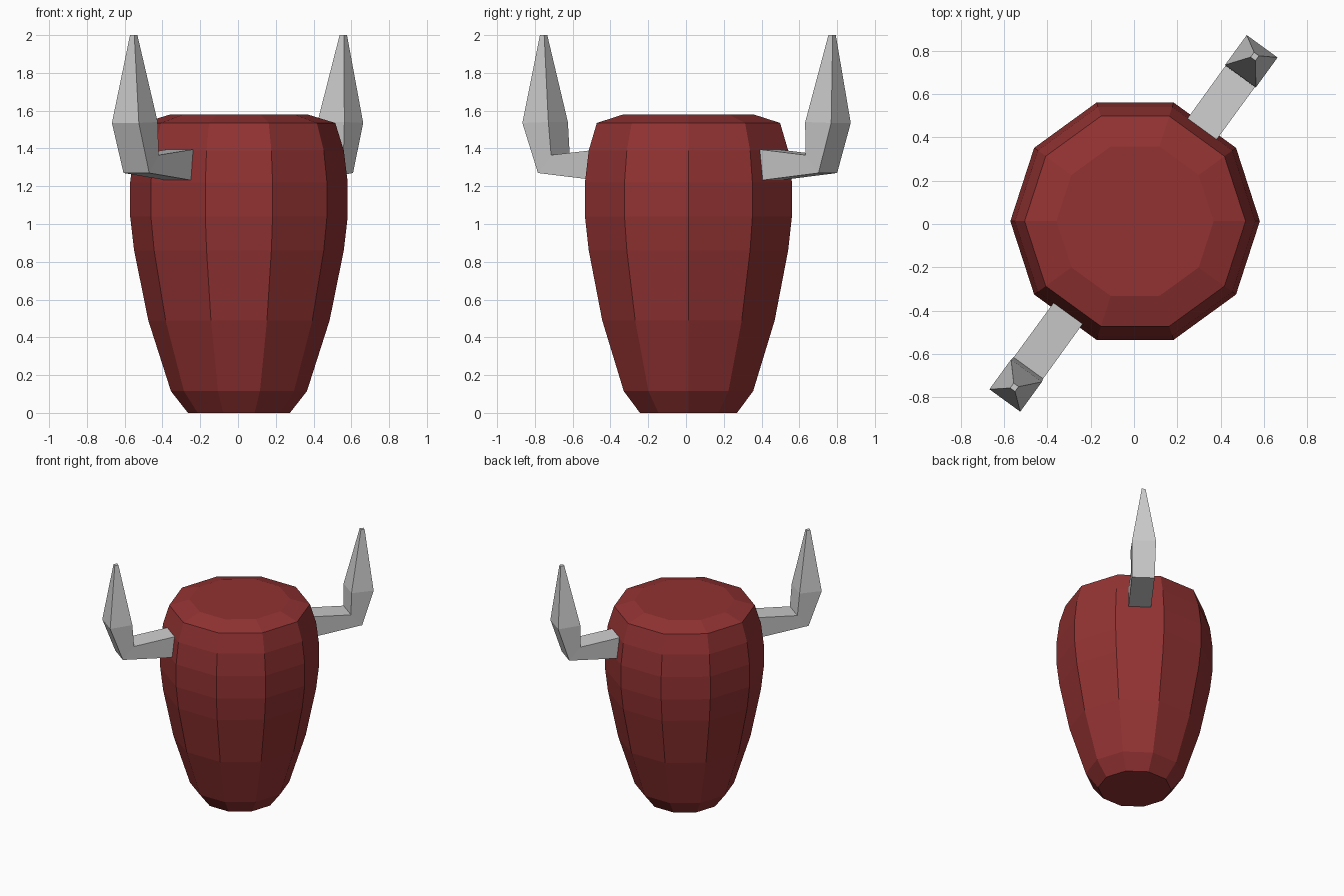
import bpy, bmesh
from math import cos, sin, pi, radians
from mathutils import Vector

if "Cube" in bpy.data.objects:
    bpy.data.objects.remove(bpy.data.objects["Cube"])

CENTRE = Vector((0.005, 0.013, 0))


def loft(name, rings):
    """Skin a list of equal-length vertex rings and cap both ends."""
    bm = bmesh.new()
    vs = [[bm.verts.new(p) for p in ring] for ring in rings]
    n = len(vs[0])
    for a, b in zip(vs, vs[1:]):
        for i in range(n):
            j = (i + 1) % n
            bm.faces.new((a[i], a[j], b[j], b[i]))
    bm.faces.new(vs[0][::-1])
    bm.faces.new(vs[-1])
    bmesh.ops.recalc_face_normals(bm, faces=bm.faces)
    mesh = bpy.data.meshes.new(name)
    bm.to_mesh(mesh)
    bm.free()
    obj = bpy.data.objects.new(name, mesh)
    bpy.context.collection.objects.link(obj)
    return obj


# Ten-sided barrel body: (radius, height)
profile = [(0.27, 0), (0.36, 0.115), (0.48, 0.49), (0.555, 0.86), (0.576, 1.04),
           (0.576, 1.22), (0.555, 1.39), (0.51, 1.535), (0.363, 1.58)]
body = loft("body", [[CENTRE + Vector((r * cos(i * pi / 5), r * sin(i * pi / 5), z))
                      for i in range(10)] for r, z in profile])
red = bpy.data.materials.new("dark_red")
red.diffuse_color = (0.29, 0.032, 0.032, 1)
red.use_nodes = True
red.node_tree.nodes["Principled BSDF"].inputs["Base Color"].default_value = red.diffuse_color
body.data.materials.append(red)

# Horn sections: inner (radius, z), outer (radius, z), half width
sections = [((0.525, 1.395), (0.525, 1.23), 0.083),
            ((0.826, 1.365), (0.912, 1.27), 0.084),
            ((0.828, 1.54), (0.998, 1.535), 0.088),
            ((0.926, 2.0), (0.954, 2.0), 0.014)]


def horn(name, angle, shifts):
    """Square-section bent horn; shifts move each section outward."""
    out = Vector((cos(angle), sin(angle), 0))
    side = Vector((sin(angle), -cos(angle), 0))
    up = Vector((0, 0, 1))
    rings = []
    for ((ri, zi), (ro, zo), h), d in zip(sections, shifts):
        rings.append([CENTRE + out * (r + d) + side * s * h + up * z
                      for r, z, s in ((ri, zi, -1), (ri, zi, 1), (ro, zo, 1), (ro, zo, -1))])
    return loft(name, rings)


# Two opposite horns on the diagonal
horn("horn_back_right", radians(54), (0, 0, 0, 0))
horn("horn_front_left", radians(234), (0, 0.012, 0.025, 0.008))
